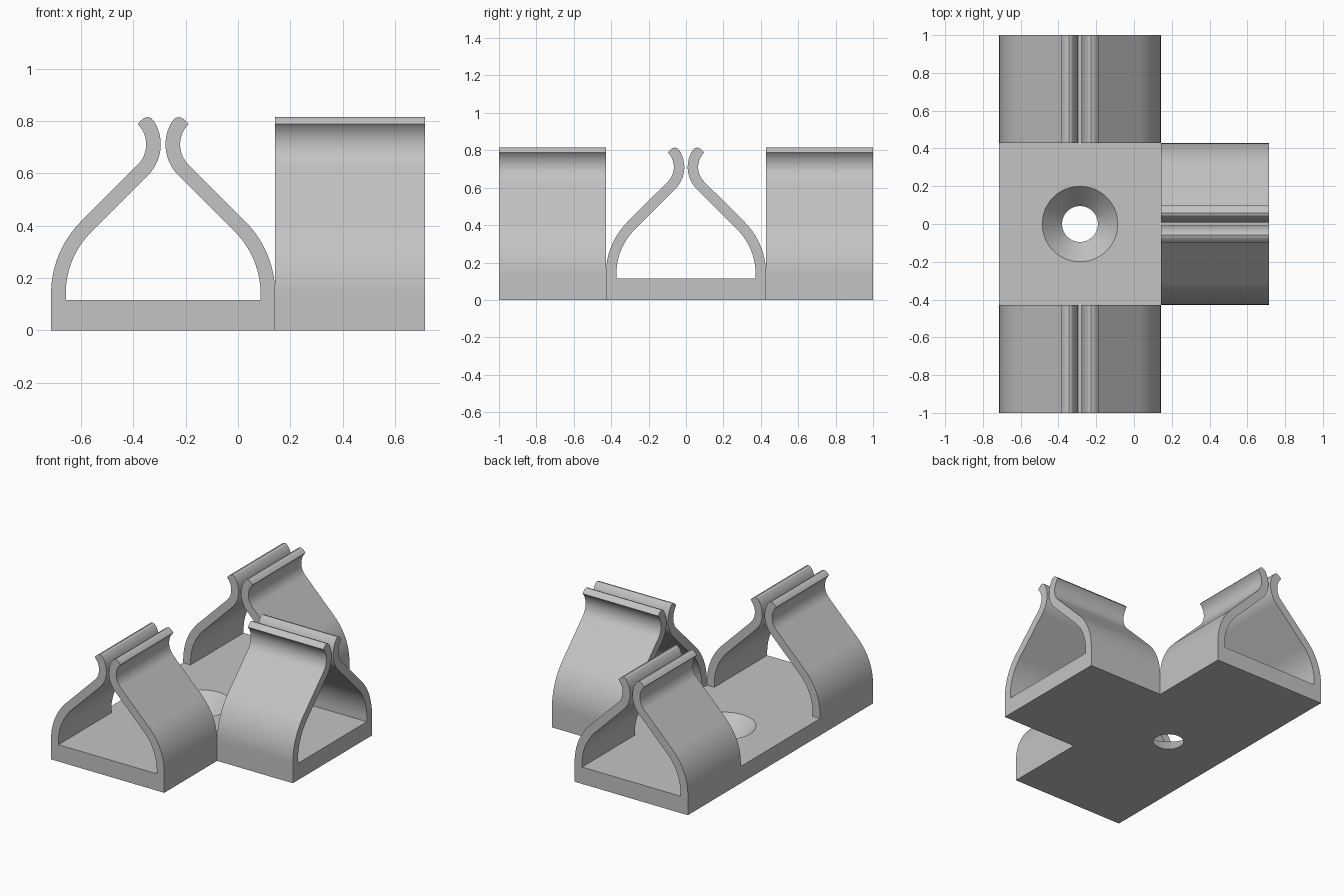
import bpy, bmesh, math
from mathutils import Matrix, Vector

cube = bpy.data.objects.get("Cube")
if cube:
    bpy.data.objects.remove(cube, do_unlink=True)

HALF = 0.428         # half width of every arm
PLATE = 0.115        # base thickness
WALL = 0.056         # spring wall thickness
HUB = -0.286         # x of the hub centre

grey = bpy.data.materials.new("plain grey")
grey.use_nodes = True
grey.diffuse_color = (0.55, 0.55, 0.55, 1)
grey.node_tree.nodes["Principled BSDF"].inputs["Base Color"].default_value = (0.55, 0.55, 0.55, 1)


def arc(cx, cz, r, start, end, steps):
    angles = [math.radians(start + (end - start) * i / steps) for i in range(steps + 1)]
    return [(cx + r * math.cos(a), cz + r * math.sin(a)) for a in angles]


def extrude(name, points, length, matrix):
    """Extrude a flat outline along its local z, then place it."""
    bm = bmesh.new()
    face = bm.faces.new([bm.verts.new((x, y, 0)) for x, y in points])
    top = bmesh.ops.extrude_face_region(bm, geom=[face])["geom"]
    bmesh.ops.translate(bm, verts=[v for v in top if isinstance(v, bmesh.types.BMVert)],
                        vec=(0, 0, length))
    bm.transform(matrix)
    bmesh.ops.recalc_face_normals(bm, faces=bm.faces)
    mesh = bpy.data.meshes.new(name)
    bm.to_mesh(mesh)
    bm.free()
    mesh.materials.append(grey)
    obj = bpy.data.objects.new(name, mesh)
    bpy.context.collection.objects.link(obj)
    return obj


def smooth(obj):
    bpy.ops.object.select_all(action="DESELECT")
    obj.select_set(True)
    bpy.context.view_layer.objects.active = obj
    bpy.ops.object.shade_smooth_by_angle(angle=math.radians(30))


# T-shaped base plate
left, inner, right = HUB - HALF, HUB + HALF, 0.714
outline = [(left, -1), (inner, -1), (inner, -HALF), (right, -HALF),
           (right, HALF), (inner, HALF), (inner, 1), (left, 1)]
base = extrude("base_plate", outline, PLATE, Matrix())

# Countersunk screw hole
r_low, r_top, extra = 0.095, 0.2, 0.05
slope = (r_top - r_low) / PLATE
bpy.ops.mesh.primitive_cone_add(vertices=64, radius1=r_low - slope * extra,
                                radius2=r_top + slope * extra, depth=PLATE + 2 * extra,
                                location=(HUB, 0, PLATE / 2))
cutter = bpy.context.object
cutter.name = "hole_cutter"
cutter.hide_render = True
cutter.data.materials.append(grey)
cut = base.modifiers.new("hole", "BOOLEAN")
cut.object, cut.operation, cut.solver = cutter, "DIFFERENCE", "EXACT"
bpy.ops.object.select_all(action="DESELECT")
base.select_set(True)
bpy.context.view_layer.objects.active = base
bpy.ops.object.modifier_apply(modifier="hole")
bpy.data.objects.remove(cutter, do_unlink=True)
smooth(base)

# Spring jaw section: curved shoulder, sloping wall, flared lip with rounded tip
shoulder_r, shoulder_z = 0.39, 0.14
lip_x, lip_z, lip_r = 0.175, 0.71, 0.11
shoulder_x = HALF - shoulder_r
jaw = [(HALF, PLATE)]
jaw += arc(shoulder_x, shoulder_z, shoulder_r, 0, 45, 14)
jaw += arc(lip_x, lip_z, lip_r, 225, 135, 18)
jaw += [(0.085, 0.801), (0.073, 0.811), (0.059, 0.815), (0.045, 0.81)]
jaw += arc(lip_x, lip_z, lip_r + WALL, 149, 225, 16)
jaw += arc(shoulder_x, shoulder_z, shoulder_r - WALL, 45, 0, 14)
jaw += [(HALF - WALL, PLATE)]

# Three clips, each a mirrored pair of jaws
stand = Matrix.Rotation(math.radians(90), 4, "X")       # section upright, length along -y
clips = {
    "front": Matrix.Translation((HUB, -HALF, 0)) @ stand,
    "back": Matrix.Translation((HUB, 1, 0)) @ stand,
    "left": Matrix.Translation((inner, 0, 0)) @ Matrix.Rotation(math.radians(90), 4, "Z") @ stand,
}
for place, matrix in clips.items():
    for side, sign in (("jaw_a", 1), ("jaw_b", -1)):
        points = [(sign * x, z) for x, z in jaw]
        smooth(extrude(f"{place}_clip_{side}", points, 1 - HALF, matrix))
